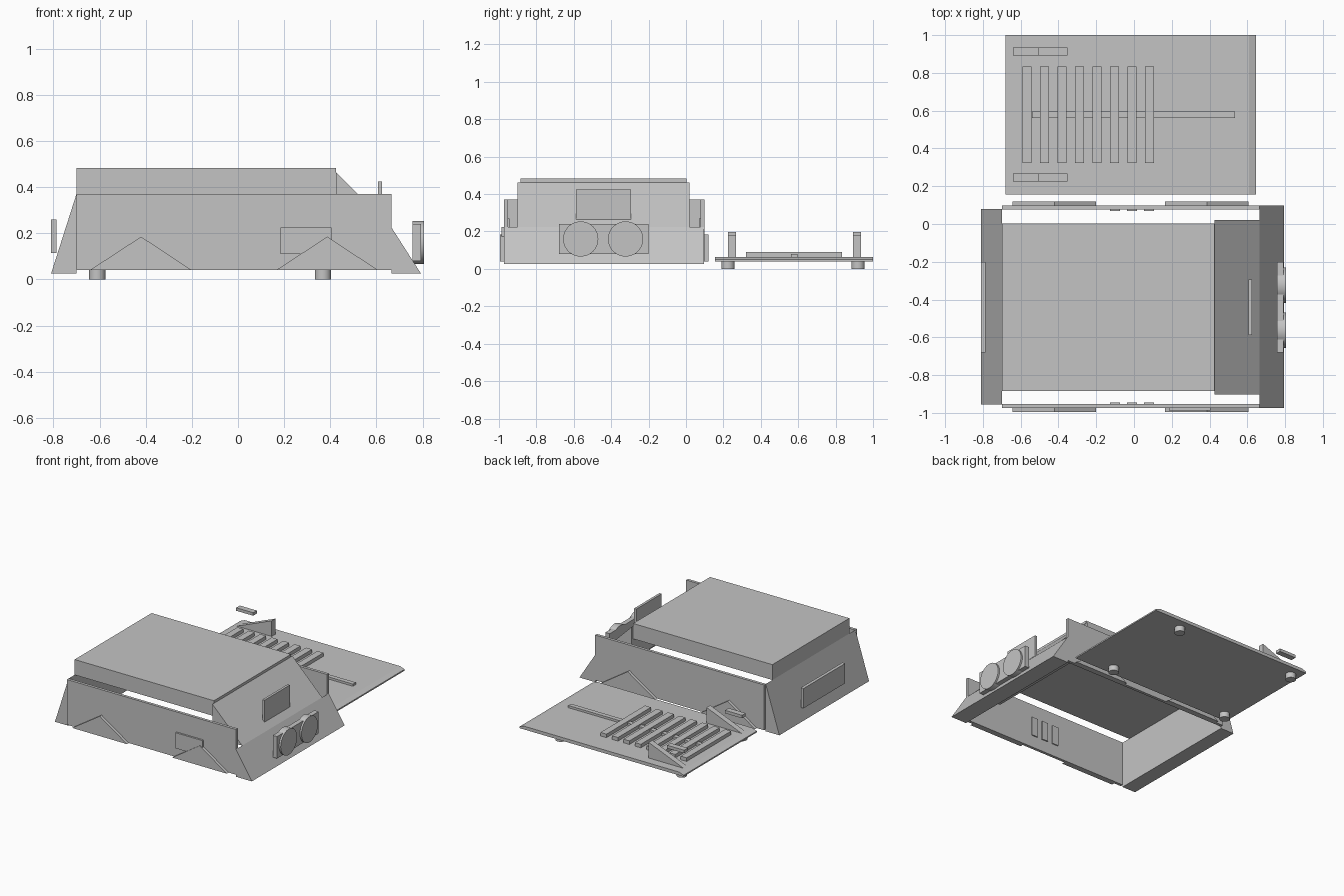
import bpy, bmesh, math

if "Cube" in bpy.data.objects:
    bpy.data.objects.remove(bpy.data.objects["Cube"])

grey = bpy.data.materials.new("plain_grey")
grey.diffuse_color = (0.55, 0.55, 0.55, 1)
grey.use_nodes = True
grey.node_tree.nodes["Principled BSDF"].inputs["Base Color"].default_value = grey.diffuse_color


def finish(name, bm):
    bmesh.ops.recalc_face_normals(bm, faces=bm.faces)
    mesh = bpy.data.meshes.new(name)
    bm.to_mesh(mesh)
    bm.free()
    mesh.materials.append(grey)
    ob = bpy.data.objects.new(name, mesh)
    bpy.context.collection.objects.link(ob)
    return ob


def prism(name, profile, y0, y1):
    """Extrude an (x, z) profile along y."""
    bm = bmesh.new()
    face = bm.faces.new([bm.verts.new((x, y0, z)) for x, z in profile])
    ext = bmesh.ops.extrude_face_region(bm, geom=[face])
    verts = [v for v in ext["geom"] if isinstance(v, bmesh.types.BMVert)]
    bmesh.ops.translate(bm, verts=verts, vec=(0, y1 - y0, 0))
    return finish(name, bm)


def box(name, x0, x1, y0, y1, z0, z1):
    return prism(name, [(x0, z0), (x1, z0), (x1, z1), (x0, z1)], y0, y1)


def cylinder(name, loc, radius, depth, along_x=False):
    bpy.ops.mesh.primitive_cylinder_add(
        vertices=48, radius=radius, depth=depth, location=loc,
        rotation=(0, math.pi / 2 if along_x else 0, 0))
    ob = bpy.context.object
    ob.name = name
    ob.data.materials.append(grey)
    bpy.ops.object.shade_smooth_by_angle()
    return ob


# Base plate with chamfered ends, spine and ribs
prism("base_plate", [(-0.68, 0.04), (0.645, 0.04), (0.645, 0.05),
                     (0.61, 0.064), (-0.645, 0.064), (-0.68, 0.05)], 0.155, 1.0)
box("spine", -0.54, 0.535, 0.562, 0.595, 0.06, 0.08)
for i in range(8):
    x = -0.59 + i * 0.0925
    box("rib", x, x + 0.048, 0.322, 0.835, 0.06, 0.09)

# Brackets with a bar floating over the low end, and feet
for y in (0.225, 0.893):
    prism("bracket", [(-0.64, 0.062), (-0.353, 0.062), (-0.353, 0.178)], y, y + 0.042)
    box("bracket_bar", -0.64, -0.503, y, y + 0.042, 0.175, 0.197)
for x in (-0.61, 0.368):
    for y in (0.225, 0.92):
        cylinder("foot", (x, y, 0.02), 0.035, 0.042)

# Side panels with fender trims outside and vent plates inside
mid = -0.4375
for s in (-1, 1):
    def off(d):
        return mid + s * d
    box("side_panel", -0.70, 0.665, off(0.515), off(0.536), 0.04, 0.37)
    for x in (-0.42, 0.387):
        prism("fender", [(x - 0.222, 0.04), (x + 0.22, 0.04), (x, 0.185)],
              off(0.536), off(0.5575))
    for x in (-0.1, -0.01, 0.08):
        box("inner_vent", x - 0.026, x + 0.026, off(0.507), off(0.515), 0.13, 0.27)
box("side_hatch", 0.185, 0.405, -0.987, -0.973, 0.11, 0.224)

# End wedges
prism("rear_wedge", [(-0.81, 0.025), (-0.70, 0.025), (-0.70, 0.37)], -0.955, 0.08)
prism("front_wedge", [(0.665, 0.025), (0.793, 0.025), (0.665, 0.225)], -0.973, 0.097)

# Roof box and sloping screen
box("roof", -0.70, 0.425, -0.885, 0.003, 0.37, 0.482)
prism("screen_wedge", [(0.425, 0.225), (0.665, 0.225), (0.425, 0.463)], -0.902, 0.02)
box("screen_panel", 0.607, 0.625, -0.587, -0.295, 0.265, 0.425)

# Rear plate and headlights
box("rear_plate", -0.81, -0.787, -0.68, -0.2, 0.115, 0.26)
box("headlight_plate", 0.757, 0.792, -0.68, -0.2, 0.08, 0.24)
for y in (-0.563, -0.323):
    cylinder("headlight", (0.781, y, 0.16), 0.094, 0.048, True)
